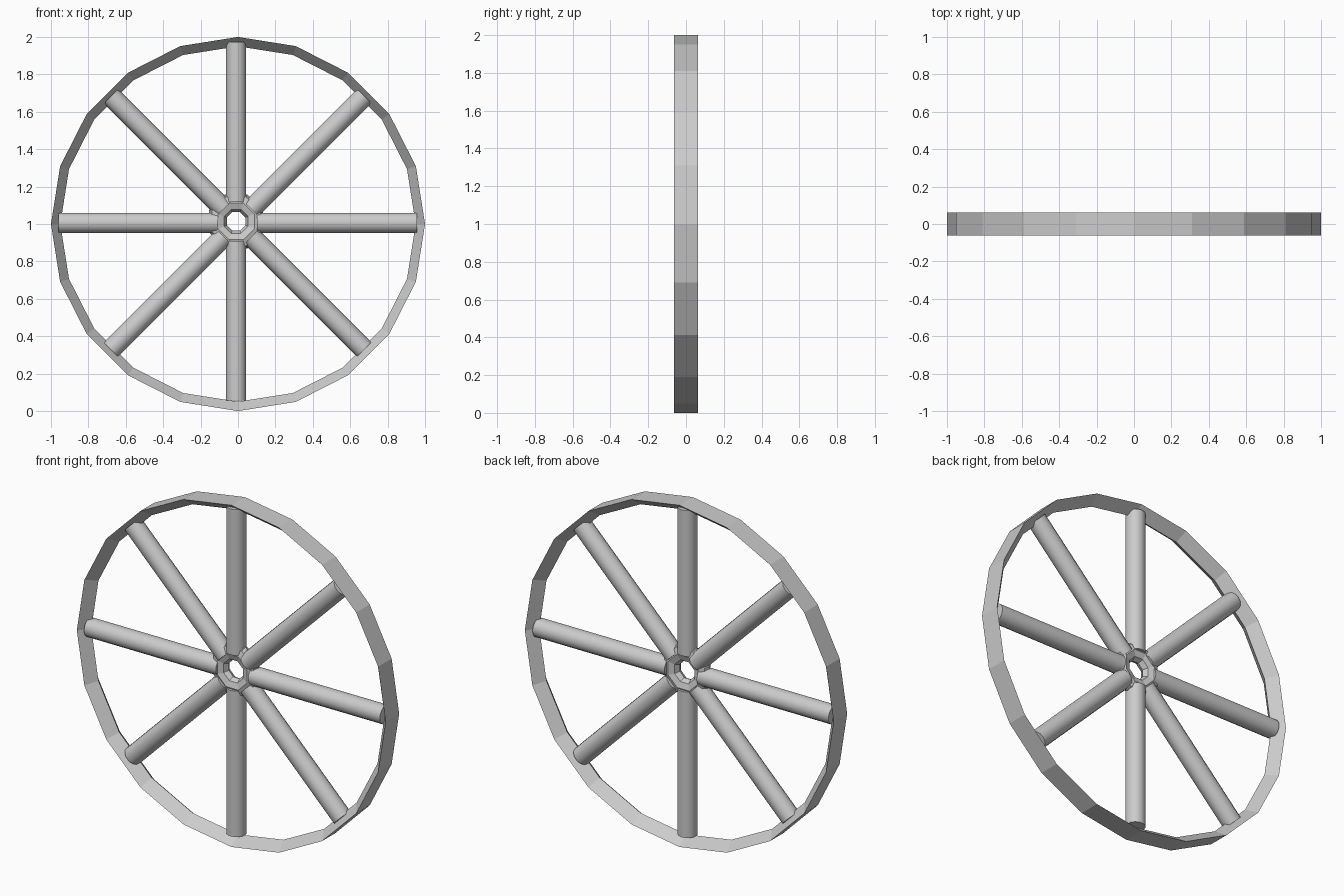
import bpy, bmesh
from math import sin, cos, pi, radians
from mathutils import Matrix

if "Cube" in bpy.data.objects:
    bpy.data.objects.remove(bpy.data.objects["Cube"])


def make_object(name, bm, smooth=False):
    bmesh.ops.recalc_face_normals(bm, faces=bm.faces)
    mesh = bpy.data.meshes.new(name)
    bm.to_mesh(mesh)
    bm.free()
    obj = bpy.data.objects.new(name, mesh)
    bpy.context.collection.objects.link(obj)
    if smooth:
        bpy.context.view_layer.objects.active = obj
        obj.select_set(True)
        bpy.ops.object.shade_smooth_by_angle(angle=radians(40))
        obj.select_set(False)
    return obj


def ring(name, profile, sides, cx, cz, turn=0.0):
    """Sweep a closed (radius, y) profile around the wheel axis."""
    bm = bmesh.new()
    loops = []
    for i in range(sides):
        a = turn + 2 * pi * i / sides
        loops.append([bm.verts.new((cx + r * cos(a), y, cz + r * sin(a)))
                      for r, y in profile])
    n = len(profile)
    for i in range(sides):
        p, q = loops[i], loops[(i + 1) % sides]
        for j in range(n):
            k = (j + 1) % n
            bm.faces.new((p[j], p[k], q[k], q[j]))
    return make_object(name, bm)


def spoke(name, angle, cx, cz, start=0.104, end=0.958, radius=0.054):
    """Round bar pointing outward at the given angle."""
    bm = bmesh.new()
    mid = (start + end) / 2
    place = (Matrix.Translation((cx, 0, cz))
             @ Matrix.Rotation(pi / 2 - angle, 4, 'Y')
             @ Matrix.Translation((0, 0, mid)))
    bmesh.ops.create_cone(bm, cap_ends=True, segments=16, radius1=radius,
                          radius2=radius, depth=end - start, matrix=place)
    return make_object(name, bm, smooth=True)


# Rim: flat tread outside, ridge inside
ring("rim", [(1.0, -0.0625), (1.0, 0.0625), (0.95, 0.0)], 20, 0, 1)

# Hub: eight-sided bevelled ring with an open centre
hub_profile = [(0.105 + 0.051 * cos(a), 0.04 * sin(a))
               for a in (2 * pi * i / 8 for i in range(8))]
ring("hub", hub_profile, 8, -0.01, 1.014, turn=pi / 8)

# Spokes: slightly off-centre upright pair, then level and diagonal ones
for i in range(8):
    if i in (2, 6):
        spoke("upright_spoke", i * pi / 4, -0.01, 1.014)
    else:
        spoke("spoke", i * pi / 4, -0.002, 1.006)
